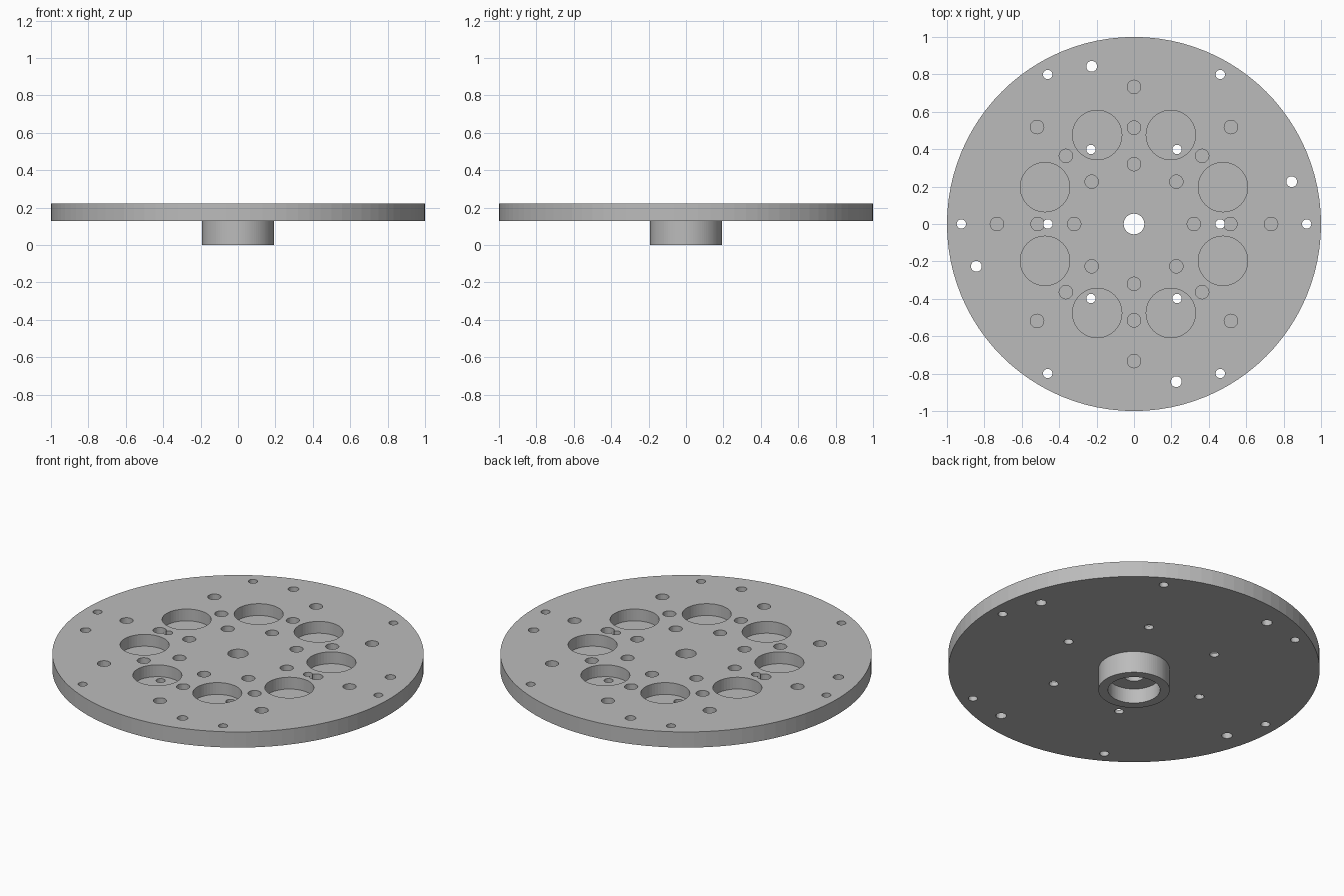
import bpy
import bmesh
from math import cos, sin, radians, tau
from mathutils import Matrix, Vector

if "Cube" in bpy.data.objects:
    bpy.data.objects.remove(bpy.data.objects["Cube"], do_unlink=True)

TOP, UNDERSIDE, BELOW = 0.222, 0.129, -0.1

grey = bpy.data.materials.new("machined grey")
grey.use_nodes = True
colour = (0.5, 0.5, 0.5, 1)
grey.diffuse_color = colour
grey.node_tree.nodes["Principled BSDF"].inputs["Base Color"].default_value = colour


def finish(name, bm):
    bmesh.ops.recalc_face_normals(bm, faces=bm.faces)
    mesh = bpy.data.meshes.new(name)
    bm.to_mesh(mesh)
    bm.free()
    mesh.materials.append(grey)
    obj = bpy.data.objects.new(name, mesh)
    bpy.context.collection.objects.link(obj)
    return obj


def lathe(name, profile, steps):
    """Revolve a closed (radius, height) outline around z."""
    bm = bmesh.new()
    verts = [bm.verts.new((r, 0, z)) for r, z in profile]
    edges = [bm.edges.new((v, verts[i - 1])) for i, v in enumerate(verts)]
    bmesh.ops.spin(bm, geom=verts + edges, cent=(0, 0, 0), axis=(0, 0, 1),
                   angle=tau, steps=steps, use_merge=True)
    bmesh.ops.remove_doubles(bm, verts=bm.verts, dist=0.0001)
    return finish(name, bm)


def drill_rings(name, rings, floor):
    """Cutter made of pins; ring = (pitch radius, pin radius, count, start angle)."""
    bm = bmesh.new()
    height = TOP + 0.1 - floor
    for pitch, radius, count, start in rings:
        for i in range(count):
            a = radians(start + i * 360 / count)
            place = Vector((pitch * cos(a), pitch * sin(a), floor + height / 2))
            bmesh.ops.create_cone(bm, cap_ends=True, segments=48 if radius > 0.1 else 24,
                                  radius1=radius, radius2=radius, depth=height,
                                  matrix=Matrix.Translation(place))
    cutter = finish(name, bm)
    cutter.hide_render = True
    return cutter


# Round plate with the bored hub below it
plate = lathe("flanged_plate", [
    (0.055, TOP), (1, TOP), (1, UNDERSIDE), (0.192, UNDERSIDE),
    (0.192, 0), (0.14, 0), (0.14, 0.087), (0.055, 0.087)], 96)

# Large pockets and small blind holes in the top
pockets = drill_rings("pocket_cutter", [
    (0.515, 0.132, 8, 22.5), (0.32, 0.036, 8, 0),
    (0.515, 0.036, 8, 0), (0.733, 0.036, 8, 0)], TOP - 0.07)

# Holes that go right through
through = drill_rings("through_hole_cutter", [
    (0.46, 0.025, 6, 0), (0.923, 0.025, 6, 0), (0.873, 0.029, 4, 15)], BELOW)

bpy.context.view_layer.objects.active = plate
for cutter in (pockets, through):
    cut = plate.modifiers.new(cutter.name, "BOOLEAN")
    cut.operation = "DIFFERENCE"
    cut.solver = "EXACT"
    cut.object = cutter
    bpy.ops.object.modifier_apply(modifier=cut.name)
    bpy.data.objects.remove(cutter, do_unlink=True)
